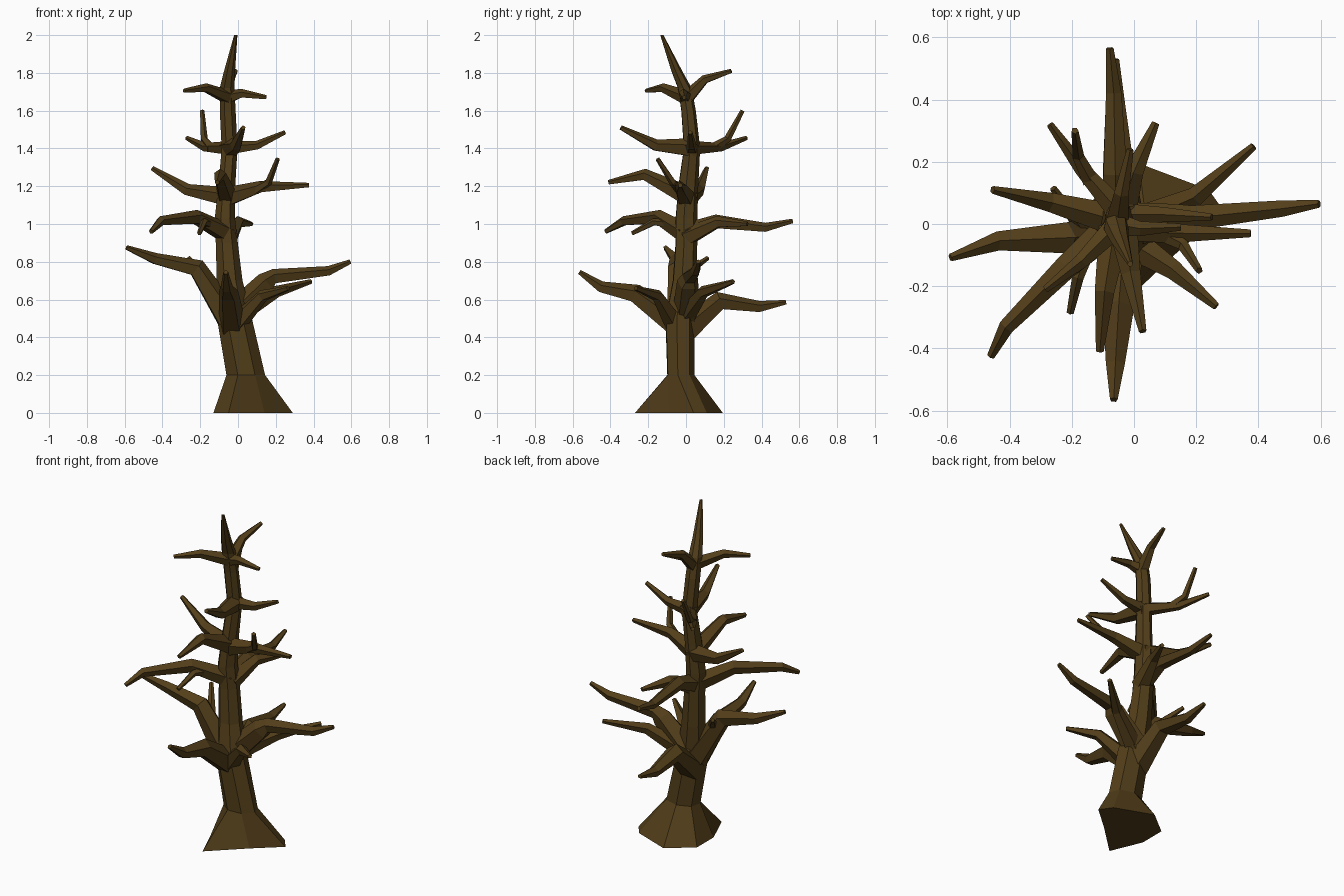
import bpy, bmesh, math
from mathutils import Vector

if "Cube" in bpy.data.objects:
    bpy.data.objects.remove(bpy.data.objects["Cube"])

bark = bpy.data.materials.new("bark")
bark.diffuse_color = (0.085, 0.048, 0.01, 1)
bark.use_nodes = True
bark.node_tree.nodes["Principled BSDF"].inputs["Base Color"].default_value = bark.diffuse_color


def skin(name, rings):
    """Flat-shaded closed tube through a list of point rings."""
    bm = bmesh.new()
    loops = [[bm.verts.new(p) for p in ring] for ring in rings]
    n = len(loops[0])
    for a, b in zip(loops, loops[1:]):
        for i in range(n):
            j = (i + 1) % n
            bm.faces.new((a[i], a[j], b[j], b[i]))
    bm.faces.new(loops[0][::-1])
    bm.faces.new(loops[-1])
    bmesh.ops.recalc_face_normals(bm, faces=bm.faces)
    mesh = bpy.data.meshes.new(name)
    bm.to_mesh(mesh)
    bm.free()
    mesh.materials.append(bark)
    obj = bpy.data.objects.new(name, mesh)
    bpy.context.collection.objects.link(obj)
    return obj


def branch(name, radii, *pts, sides=5):
    """Crooked tapering limb; rings sit square to the path."""
    pts = [Vector(p) for p in pts]
    rings = []
    for i, p in enumerate(pts):
        t = (pts[min(i + 1, len(pts) - 1)] - pts[max(i - 1, 0)]).normalized()
        u = t.cross(Vector((0, 0, 1))).normalized()
        v = u.cross(t)
        k = i / (len(pts) - 1) * (len(radii) - 1)
        lo = min(int(k), len(radii) - 2)
        r = radii[lo] + (radii[lo + 1] - radii[lo]) * (k - lo)
        rings.append([p + r * (u * math.cos(a) + v * math.sin(a))
                      for a in (math.tau * s / sides + math.pi / 2 for s in range(sides))])
    skin(name, rings)


# Trunk: root flare outline, then leaning rings (x, y, z, rx, ry)
roots = [(.29, .04, 0), (.24, .11, 0), (.015, .195, 0), (-.13, .08, 0),
         (-.13, -.08, 0), (-.05, -.27, 0), (.14, -.09, 0)]
levels = [(.04, -.03, .2, .105, .075), (-.02, -.035, .5, .095, .08),
          (-.045, -.01, .7, .07, .065), (-.06, 0, .9, .06, .06),
          (-.07, 0, 1.03, .055, .06), (-.06, .01, 1.2, .046, .055),
          (-.045, .03, 1.4, .043, .045), (-.055, .012, 1.6, .043, .04),
          (-.058, -.008, 1.72, .04, .038), (-.045, -.05, 1.81, .03, .03),
          (-.012, -.128, 2.0, .009, .009)]
rings = [roots]
for x, y, z, rx, ry in levels:
    rings.append([(x + rx * math.cos(a), y + ry * math.sin(a), z)
                  for a in (math.radians(-10) + math.tau * i / 7 for i in range(7))])
skin("trunk", rings)

big, mid, small, twig = (.075, .042, .013), (.055, .033, .013), (.04, .025, .012), (.028, .02, .012)

# Lowest tier of limbs
branch("low_branch_left", big, (-.05, -.03, .5), (-.22, -.045, .765), (-.44, -.055, .815), (-.59, -.108, .875))
branch("low_twig_left", twig, (-.16, -.03, .70), (-.2, .03, .76), (-.26, .115, .82))
branch("low_branch_right", big, (-.02, 0, .52), (.15, .01, .69), (.19, .02, .72), (.48, .05, .75), (.595, .065, .8))
branch("low_branch_back_right", mid, (0, 0, .52), (.2, .09, .64), (.385, .25, .695))
branch("low_branch_front_right", mid, (-.01, -.06, .47), (.13, -.15, .62), (.265, -.265, .66))
branch("low_branch_front", big, (-.03, -.04, .46), (-.05, -.27, .63), (-.06, -.45, .665), (-.065, -.565, .745))
branch("low_branch_back", big, (-.03, -.02, .42), (-.05, .18, .59), (-.06, .39, .56), (-.06, .53, .585))

# Second tier
branch("second_branch_back", mid, (-.06, 0, .95), (-.06, .16, 1.01), (-.065, .42, .98), (-.078, .565, 1.015))
branch("second_branch_back_right", mid, (-.05, 0, .93), (.0, .17, 1.01), (.07, .325, 1.0))
branch("second_branch_front_left", mid, (-.06, 0, .95), (-.22, -.14, 1.035), (-.41, -.33, 1.015), (-.46, -.425, .96))
branch("second_twig_front_left", twig, (-.15, -.08, 1.0), (-.18, -.17, 1.01), (-.205, -.285, .95))

# Third tier
branch("third_branch_left", mid, (-.05, .01, 1.14), (-.27, .07, 1.18), (-.455, .11, 1.295))
branch("third_branch_right", mid, (-.06, 0, 1.14), (.12, -.03, 1.195), (.375, -.03, 1.205))
branch("third_twig_right", twig, (.09, -.03, 1.18), (.16, -.07, 1.22), (.21, -.15, 1.345))
branch("third_branch_front", mid, (-.06, 0, 1.15), (-.095, -.22, 1.26), (-.11, -.41, 1.22))

# Fourth tier
branch("fourth_branch_front", mid, (-.045, .05, 1.4), (-.01, -.16, 1.415), (.028, -.345, 1.51))
branch("fourth_branch_right", small, (-.05, .03, 1.4), (.1, .03, 1.415), (.25, .022, 1.485))
branch("fourth_branch_back_left", small, (-.04, .03, 1.4), (-.17, .18, 1.405), (-.27, .32, 1.455))
branch("fourth_twig_back_left", twig, (-.14, .14, 1.4), (-.18, .22, 1.45), (-.19, .3, 1.6))

# Crown
branch("crown_branch_back", small, (-.055, 0, 1.66), (-.04, .1, 1.765), (-.012, .24, 1.81))
branch("crown_branch_front_left", small, (-.05, 0, 1.67), (-.17, -.12, 1.72), (-.285, -.21, 1.705))
branch("crown_branch_right", small, (-.06, 0, 1.67), (.02, -.015, 1.69), (.15, -.01, 1.67))
